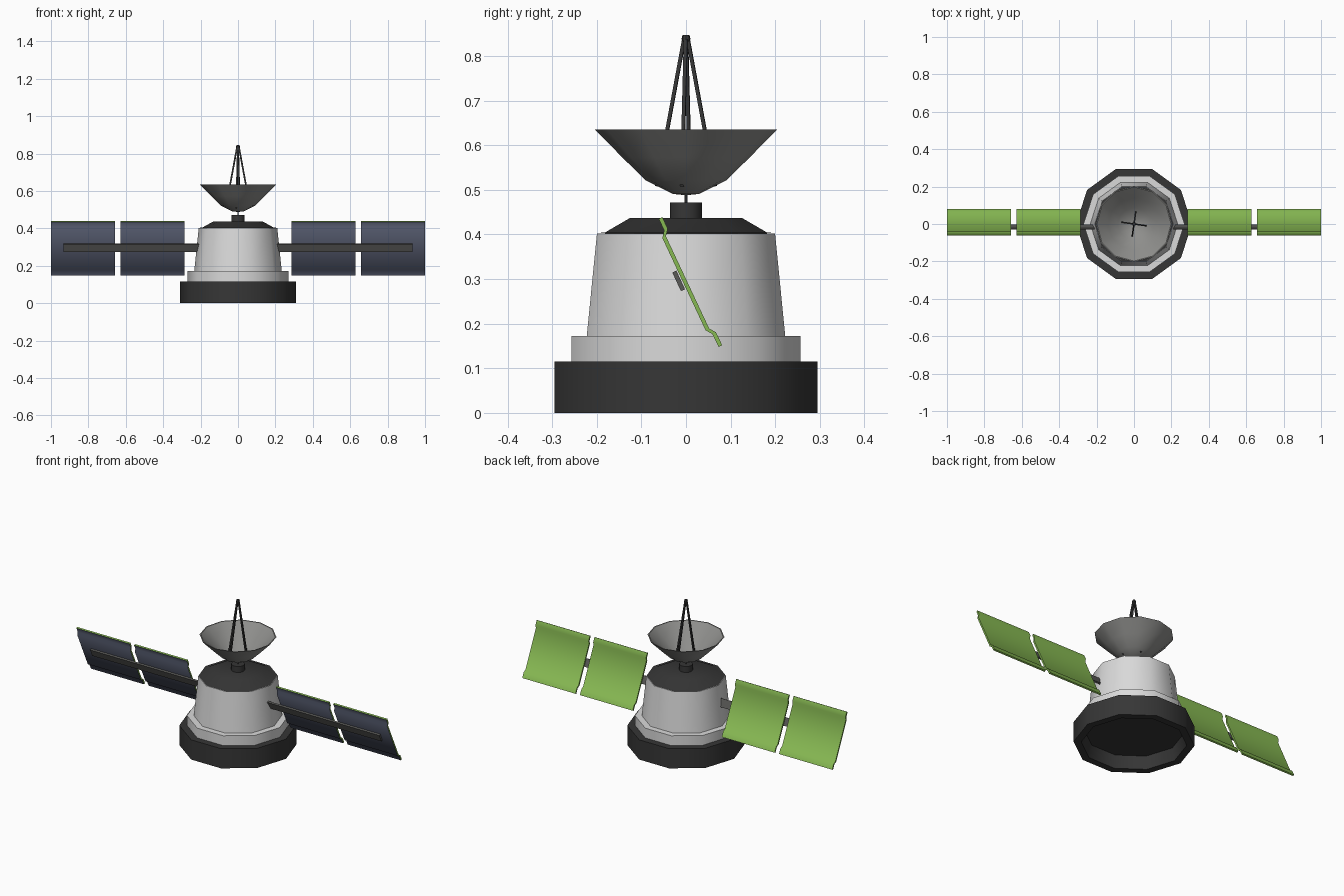
import bpy, bmesh, math
from mathutils import Vector, Matrix

if "Cube" in bpy.data.objects:
    bpy.data.objects.remove(bpy.data.objects["Cube"])


def mat(name, r, g, b):
    m = bpy.data.materials.new(name)
    m.diffuse_color = (r, g, b, 1)
    m.use_nodes = True
    m.node_tree.nodes["Principled BSDF"].inputs["Base Color"].default_value = m.diffuse_color
    return m


WHITE = mat("white_hull", 0.70, 0.70, 0.70)
BLACK = mat("dark_metal", 0.037, 0.037, 0.037)
GREY = mat("dish_grey", 0.27, 0.27, 0.26)
BLUE = mat("panel_blue", 0.105, 0.12, 0.18)
GREEN = mat("panel_green", 0.24, 0.48, 0.085)
RAIL = mat("rail_grey", 0.10, 0.10, 0.095)


def finish(name, bm, mats, angle=40):
    bmesh.ops.recalc_face_normals(bm, faces=bm.faces)
    me = bpy.data.meshes.new(name)
    bm.to_mesh(me)
    bm.free()
    for m in mats:
        me.materials.append(m)
    ob = bpy.data.objects.new(name, me)
    bpy.context.collection.objects.link(ob)
    bpy.ops.object.select_all(action='DESELECT')
    ob.select_set(True)
    bpy.context.view_layer.objects.active = ob
    bpy.ops.object.shade_smooth_by_angle(angle=math.radians(angle))
    return ob


def lathe(name, profile, material, sides=10):
    """Revolve (radius, z) points; radius 0 becomes a pole."""
    bm = bmesh.new()
    rings = []
    for r, z in profile:
        n = 1 if r == 0 else sides
        rings.append([bm.verts.new((r * math.cos(2 * math.pi * i / sides),
                                    r * math.sin(2 * math.pi * i / sides), z)) for i in range(n)])
    for a, b in zip(rings, rings[1:]):
        for i in range(sides):
            j = (i + 1) % sides
            q = [a[i % len(a)], a[j % len(a)], b[j % len(b)], b[i % len(b)]]
            bm.faces.new(list(dict.fromkeys(q)))
    return finish(name, bm, [material])


def bar(name, p, q, w, t, material, side=Vector((1, 0, 0))):
    """Box from p to q, w wide along side and t thick across it."""
    p, q = Vector(p), Vector(q)
    d = (q - p).normalized()
    s = (side - d * side.dot(d)).normalized()
    n = d.cross(s)
    bm = bmesh.new()
    M = Matrix((s * w, n * t, q - p)).transposed().to_4x4()
    bmesh.ops.create_cube(bm, size=1, matrix=Matrix.Translation((p + q) / 2) @ M)
    return finish(name, bm, [material], 30)


# Hull: hollow base, flanged body, cap, neck
lathe("base_ring", [(0, 0.07), (0.255, 0.07), (0.27, 0), (0.31, 0), (0.31, 0.115), (0, 0.115)], BLACK)
lathe("hull_body", [(0, 0.115), (0.27, 0.115), (0.27, 0.172), (0.234, 0.172), (0.21, 0.402), (0, 0.402)], WHITE)
lathe("hull_cap", [(0, 0.40), (0.208, 0.403), (0.19, 0.405), (0.132, 0.437), (0, 0.437)], BLACK)
lathe("neck", [(0, 0.43), (0.036, 0.43), (0.036, 0.472), (0, 0.472)], BLACK, 12)
lathe("dish_pin", [(0, 0.46), (0.004, 0.46), (0.004, 0.515), (0, 0.515)], BLACK, 6)

# Dish: thin shell
lathe("dish", [(0, 0.488), (0.03, 0.491), (0.09, 0.521), (0.142, 0.572), (0.204, 0.635),
               (0.198, 0.635), (0.138, 0.579), (0.087, 0.529), (0.03, 0.499), (0, 0.496)], GREY, 12)

# Feed struts meeting at the tip
for i in range(4):
    a = math.radians(-8 + 90 * i)
    c, s = math.cos(a), math.sin(a)
    bar("feed_strut_%d" % i, (0.066 * c, 0.066 * s, 0.508), (0.004 * c, 0.004 * s, 0.84),
        0.008, 0.008, BLACK, Vector((-s, c, 0)))
lathe("feed_tip", [(0, 0.833), (0.008, 0.833), (0.01, 0.838), (0.008, 0.847), (0, 0.847)], BLACK, 8)

# Solar panels: folded slabs, blue on the front, green elsewhere
PROFILE = [(-0.057, 0.437), (-0.045, 0.411), (-0.049, 0.394), (0.048, 0.187), (0.063, 0.179), (0.077, 0.150)]
N = Vector((0, 0.9, 0.43)) * 0.0045


def panel(name, x0, x1):
    bm = bmesh.new()
    cols = []
    for y, z in PROFILE:
        p = Vector((0, y, z))
        cols.append([bm.verts.new(p + o + Vector((x, 0, 0)))
                     for x, o in ((x0, -N), (x1, -N), (x1, N), (x0, N))])
    for a, b in zip(cols, cols[1:]):
        for k in range(4):
            f = bm.faces.new((a[k], a[(k + 1) % 4], b[(k + 1) % 4], b[k]))
            f.material_index = 1 if k == 0 else 0
    bm.faces.new(cols[0])
    bm.faces.new(cols[-1])
    finish(name, bm, [GREEN, BLUE], 50)


for side, sx in (("right", 1), ("left", -1)):
    for part, a, b in (("inner", 0.287, 0.628), ("outer", 0.657, 1.0)):
        panel("%s_%s_panel" % (side, part), min(sx * a, sx * b), max(sx * a, sx * b))
    # Flat rail carrying the panels on their front side
    bar(side + "_panel_rail", (sx * 0.19, -0.0165, 0.296), (sx * 0.933, -0.0165, 0.296),
        0.046, 0.010, RAIL, Vector((0, -0.42, 0.907)))
